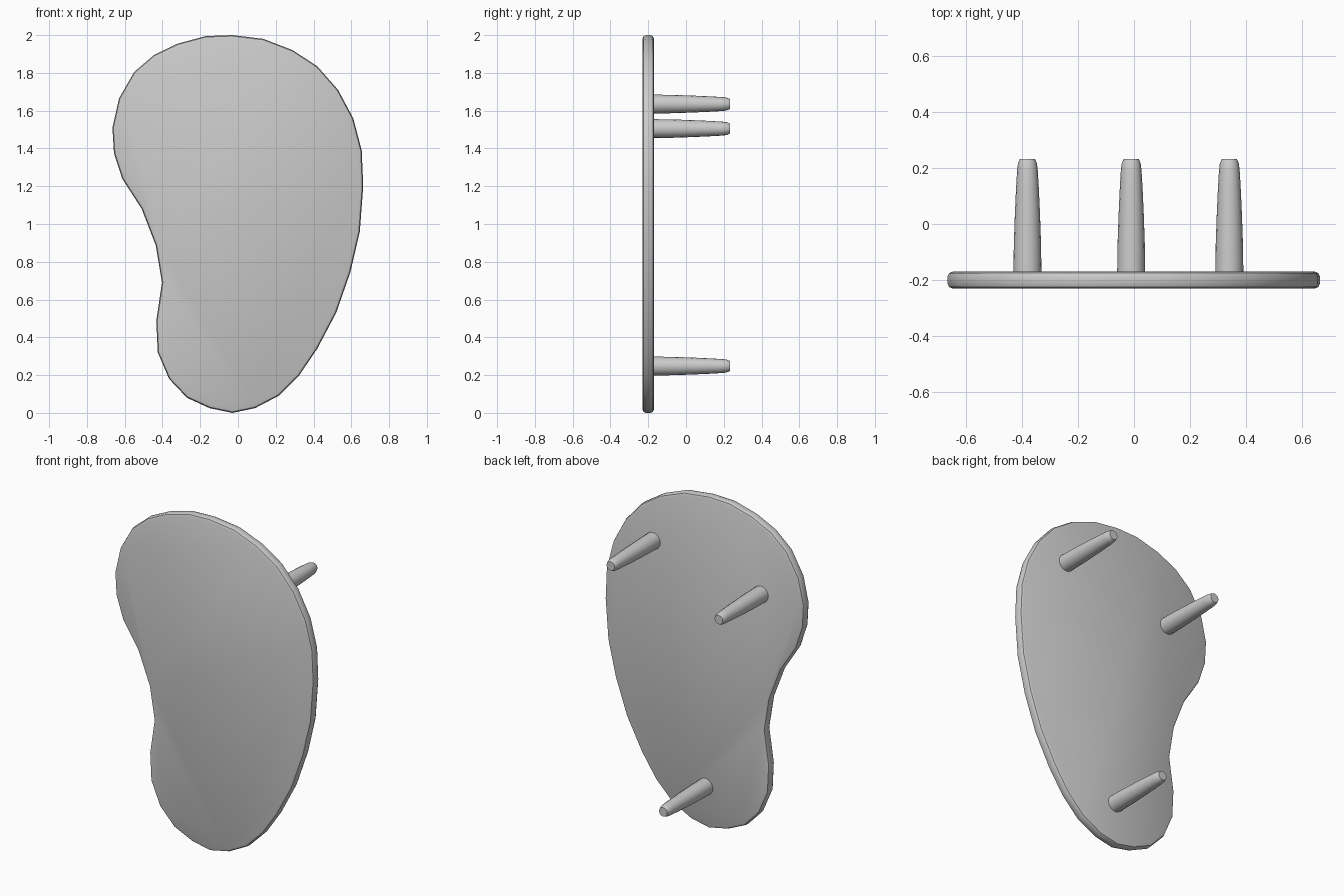
import bpy, bmesh, math

if "Cube" in bpy.data.objects:
    bpy.data.objects.remove(bpy.data.objects["Cube"])

# Kidney outline (x, z), clockwise from the top
OUTLINE = [(-.03, 2), (.135, 1.98), (.29, 1.92), (.42, 1.835), (.53, 1.71), (.61, 1.56),
           (.655, 1.39), (.663, 1.2), (.645, .96), (.595, .745), (.52, .53), (.42, .34),
           (.325, .2), (.215, .09), (.09, .025), (-.03, 0), (-.15, .025), (-.27, .08),
           (-.365, .18), (-.425, .32), (-.433, .485), (-.403, .69), (-.435, .885),
           (-.51, 1.08), (-.613, 1.24), (-.657, 1.375), (-.665, 1.51), (-.63, 1.665),
           (-.55, 1.805), (-.445, 1.895), (-.32, 1.955), (-.17, 1.995)]
FRONT, BACK, TIP = -0.23, -0.17, 0.232


def finish(name, bm):
    bmesh.ops.recalc_face_normals(bm, faces=bm.faces)
    mesh = bpy.data.meshes.new(name)
    bm.to_mesh(mesh)
    bm.free()
    obj = bpy.data.objects.new(name, mesh)
    bpy.context.collection.objects.link(obj)
    bpy.ops.object.select_all(action='DESELECT')
    obj.select_set(True)
    bpy.context.view_layer.objects.active = obj
    bpy.ops.object.shade_smooth_by_angle(angle=math.radians(30))
    return obj


# Table top: extruded outline with rounded rims
bm = bmesh.new()
face = bm.faces.new([bm.verts.new((x, FRONT, z)) for x, z in OUTLINE])
ext = bmesh.ops.extrude_face_region(bm, geom=[face], use_keep_orig=True)
bmesh.ops.translate(bm, vec=(0, BACK - FRONT, 0),
                    verts=[g for g in ext['geom'] if isinstance(g, bmesh.types.BMVert)])
bmesh.ops.recalc_face_normals(bm, faces=bm.faces)
rims = [e for e in bm.edges if abs(e.verts[0].co.y - e.verts[1].co.y) < 1e-4]
bmesh.ops.bevel(bm, geom=rims, offset=0.018, segments=2, profile=0.5, affect='EDGES')
finish("table_top", bm)

# Tapered legs: lathe profile (y, radius) with closed ends
PROFILE = [(BACK - .005, .05), (-.07, .0485), (.03, .045), (.12, .041),
           (.19, .037), (.215, .034), (TIP, .027)]
SIDES = 16


def leg(name, x, z):
    bm = bmesh.new()
    rings = []
    for y, r in PROFILE:
        rings.append([bm.verts.new((x + r * math.cos(a), y, z + r * math.sin(a)))
                      for a in (2 * math.pi * i / SIDES for i in range(SIDES))])
    for lo, hi in zip(rings, rings[1:]):
        for i in range(SIDES):
            j = (i + 1) % SIDES
            bm.faces.new((lo[i], lo[j], hi[j], hi[i]))
    bm.faces.new(rings[0])
    bm.faces.new(rings[-1])
    finish(name, bm)


leg("leg_upper_left", -0.38, 1.505)
leg("leg_upper_right", 0.34, 1.635)
leg("leg_lower", -0.01, 0.248)
